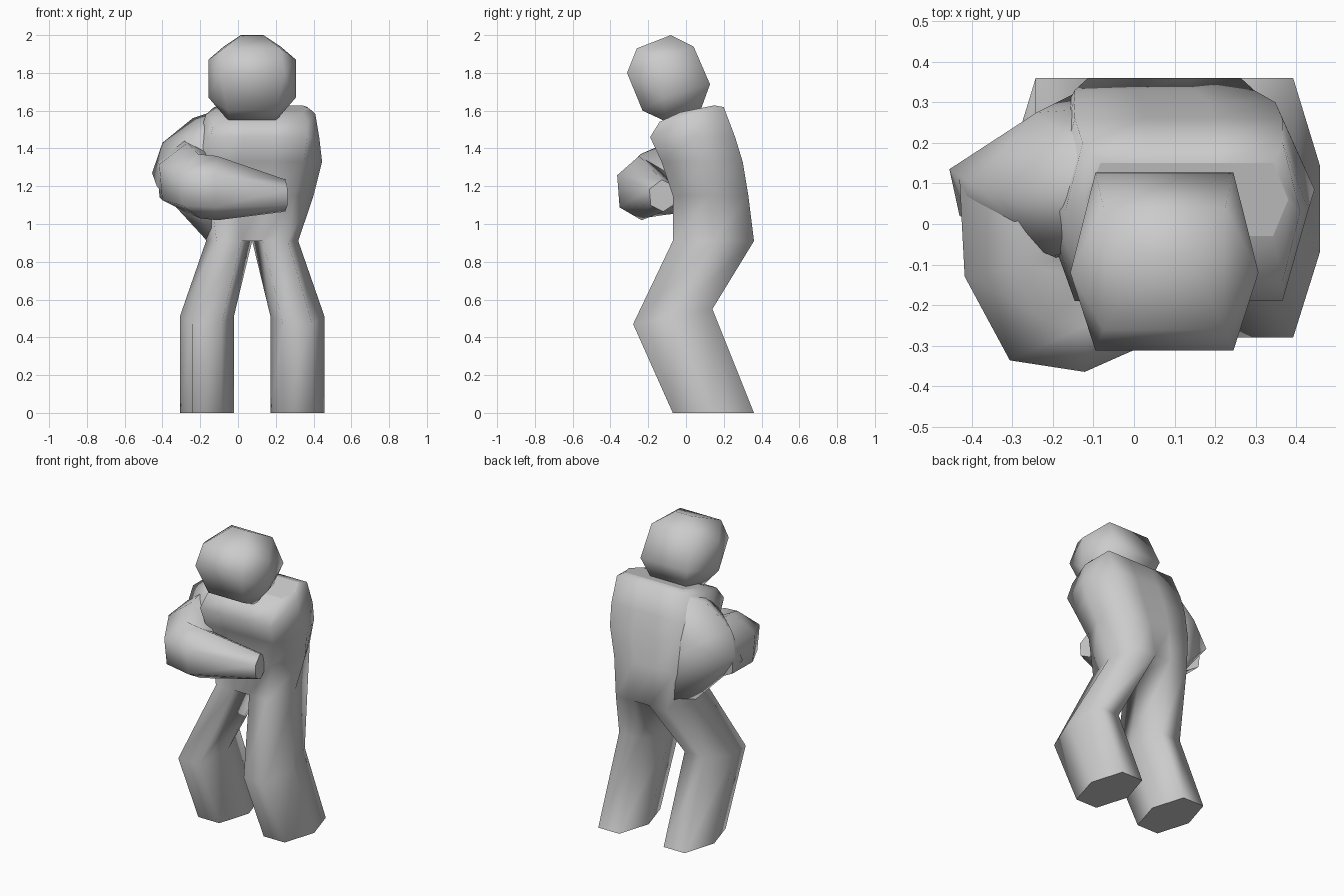
import bpy, bmesh
from math import sin, cos, radians
from mathutils import Vector

if "Cube" in bpy.data.objects:
    bpy.data.objects.remove(bpy.data.objects["Cube"])

MID = 0.075  # symmetry line of head, torso and legs


def finish(name, bm):
    bmesh.ops.recalc_face_normals(bm, faces=bm.faces)
    for f in bm.faces:
        f.smooth = True
    me = bpy.data.meshes.new(name)
    bm.to_mesh(me)
    bm.free()
    ob = bpy.data.objects.new(name, me)
    bpy.context.collection.objects.link(ob)


def cap(bm, loop):
    # closing face with crisp border
    for e in bm.faces.new(loop).edges:
        e.smooth = False


def loft(bm, rings):
    loops = [[bm.verts.new(p) for p in r] for r in rings]
    n = len(loops[0])
    for a, b in zip(loops, loops[1:]):
        for i in range(n):
            j = (i + 1) % n
            bm.faces.new((a[i], a[j], b[j], b[i]))
    return loops


def hull(name, points):
    bm = bmesh.new()
    for p in points:
        bm.verts.new(p)
    bmesh.ops.convex_hull(bm, input=bm.verts)
    finish(name, bm)


def level_ring(cx, cy, cz, rx, ry, tilt=0.0, ks=(0.54,)):
    # flat-backed ring pointing sideways, rising towards the back by tilt
    row = list(ks) + [-k for k in reversed(ks)]
    pts = [(1, 0)] + [(k, 1) for k in row] + [(-1, 0)] + [(k, -1) for k in reversed(row)]
    return [Vector((cx + rx * u, cy + ry * v, cz + tilt * ry * v)) for u, v in pts]


def upright_ring(cx, cy, cz, ang, w, h):
    # standing hexagon whose outer side faces the given direction
    c, s = cos(radians(ang)), sin(radians(ang))
    pts = [(1, .4), (.1, 1), (-.9, .55), (-1, -.4), (0, -1), (.9, -.6)]
    return [Vector((cx + c * w * u, cy + s * w * u, cz + h * v)) for u, v in pts]


# body: bent legs welded into a forward leaning torso
bm = bmesh.new()
R = .122
for side in (-1, 1):
    loops = loft(bm, [
        level_ring(MID + side * .24, .145, 0, .143, .215),
        level_ring(MID + side * .24, -.07, .51, .143, .21, .19),
        level_ring(MID + side * R, .145, .91, R, .215)])
    cap(bm, loops[0])
loops = loft(bm, [
    level_ring(MID, .145, .91, 2 * R, .215, 0, (.77, .23)),
    level_ring(.075, .13, 1.15, .325, .2, 0, (.68, .23)),
    level_ring(.10, .085, 1.33, .345, .215, 0, (.72, .25)),
    level_ring(.11, .035, 1.46, .32, .225, 0, (.8, .25)),
    level_ring(.12, .03, 1.58, .29, .17, .23, (.85, .3)),
    level_ring(.13, .06, 1.61, .25, .09, .2, (.85, .3))])
cap(bm, loops[-1])
crotch = bm.verts.new((MID, .145, .91))
for a, b in ((2, 3), (7, 8)):
    bm.faces.new((loops[0][a], loops[0][b], crotch))
bmesh.ops.remove_doubles(bm, verts=bm.verts, dist=.003)
finish("body", bm)

# flank and upper arm running from shoulder to elbow and hip
hull("upper_arm", [
    (-.08, .355, .92), (-.168, .145, .915), (-.29, .1, 1.06),
    (-.455, .135, 1.27), (-.40, .1, 1.43), (-.43, .02, 1.2),
    (-.24, .12, 1.56), (-.12, .17, 1.6), (-.24, .275, 1.33),
    (0, .325, 1.15), (0, .29, 1.36), (0, .19, 1.6),
    (-.1, -.04, 1.55), (-.2, -.08, 1.43), (-.08, 0, .93), (-.15, -.1, 1.15)])

# forearm folded across the front
bm = bmesh.new()
loops = loft(bm, [
    upright_ring(-.28, .06, 1.255, 160, .16, .19),
    upright_ring(-.25, -.10, 1.24, 190, .17, .19),
    upright_ring(-.20, -.23, 1.20, 225, .15, .17),
    upright_ring(-.11, -.235, 1.19, 265, .13, .17),
    upright_ring(.25, -.12, 1.15, 280, .075, .085)])
for l in (loops[0], loops[-1]):
    cap(bm, l)
finish("forearm", bm)

# faceted head: mirrored corner points wrapped in a hull
corners = [(.06, -.08, 2.0), (.15, -.26, 1.93), (.15, .04, 1.94),
           (.232, -.12, 1.87), (.232, -.12, 1.67), (.17, -.312, 1.80),
           (.17, .127, 1.74), (.13, -.23, 1.60), (.13, .08, 1.61), (.12, -.1, 1.54)]
hull("head", [(MID + s * x, y, z) for x, y, z in corners for s in (-1, 1)])
